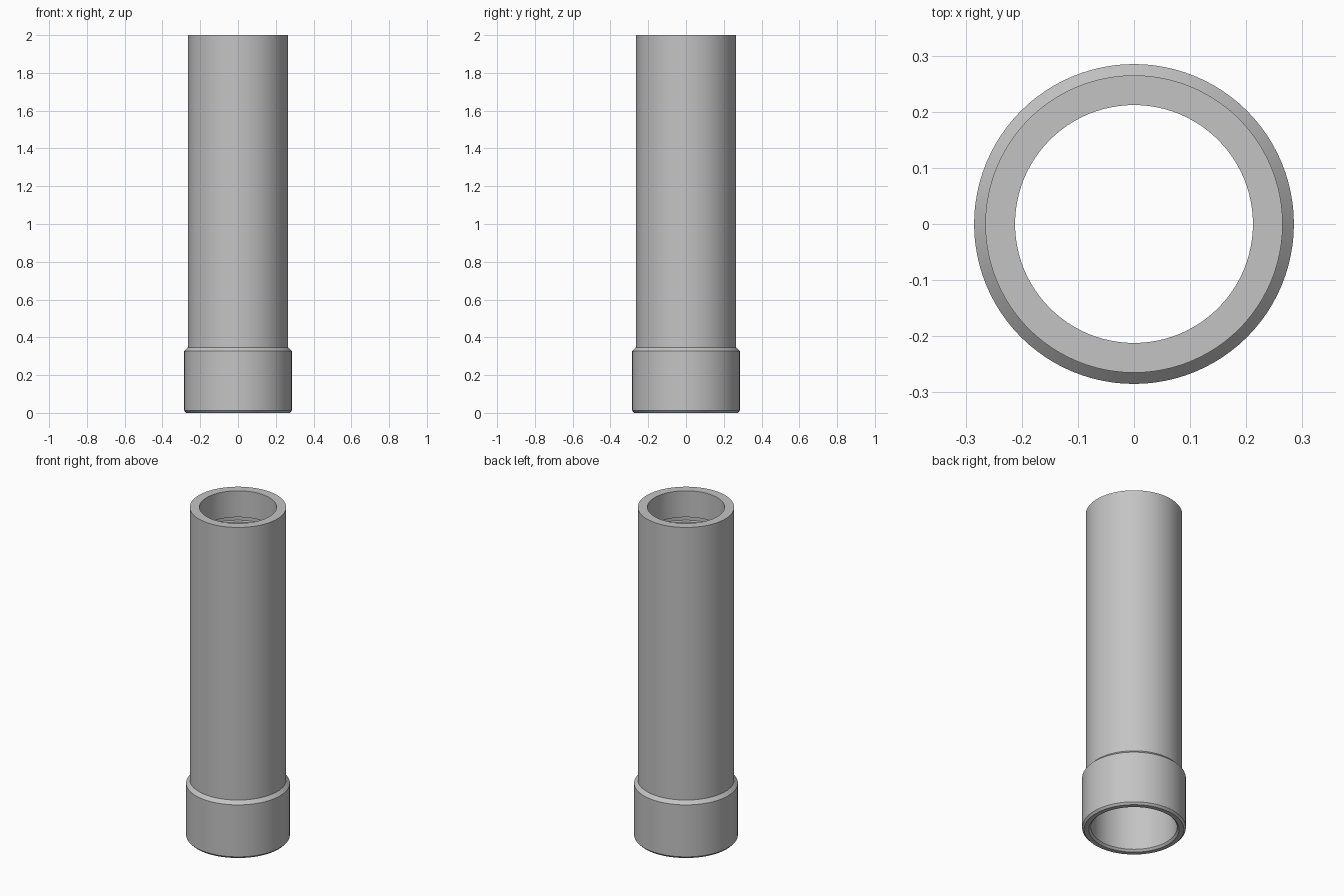
import bpy
import bmesh
import math

SEGMENTS = 96

cube = bpy.data.objects.get("Cube")
if cube:
    bpy.data.objects.remove(cube, do_unlink=True)

# Plain grey finish
grey = bpy.data.materials.new("satin_grey")
grey.use_nodes = True
colour = (0.55, 0.55, 0.55, 1.0)
grey.diffuse_color = colour
grey.node_tree.nodes["Principled BSDF"].inputs["Base Color"].default_value = colour


def lathe(name, profile, material):
    """Revolve a closed (radius, height) profile around the z axis."""
    bm = bmesh.new()
    rings = []
    for i in range(SEGMENTS):
        a = 2 * math.pi * i / SEGMENTS
        rings.append([bm.verts.new((r * math.cos(a), r * math.sin(a), z)) for r, z in profile])
    n = len(profile)
    for i, ring in enumerate(rings):
        following = rings[(i + 1) % SEGMENTS]
        for j in range(n):
            k = (j + 1) % n
            bm.faces.new((ring[j], following[j], following[k], ring[k]))
    bmesh.ops.recalc_face_normals(bm, faces=bm.faces)
    mesh = bpy.data.meshes.new(name)
    bm.to_mesh(mesh)
    bm.free()
    mesh.materials.append(material)
    obj = bpy.data.objects.new(name, mesh)
    bpy.context.collection.objects.link(obj)
    bpy.ops.object.select_all(action="DESELECT")
    obj.select_set(True)
    bpy.context.view_layer.objects.active = obj
    bpy.ops.object.shade_smooth_by_angle(angle=math.radians(30))
    return obj


# Collar and tube outside, from the bottom rim to the top rim
outside = [(0.274, 0.0), (0.285, 0.012), (0.285, 0.327), (0.265, 0.347), (0.265, 2.0)]

# Bore with a ring groove near the top and a wider socket in the collar
bore = [(0.212, 2.0), (0.212, 1.84), (0.237, 1.84), (0.237, 1.81), (0.212, 1.81),
        (0.212, 0.3), (0.237, 0.3), (0.237, 0.012), (0.248, 0.0)]

lathe("collared_tube", outside + bore, grey)
